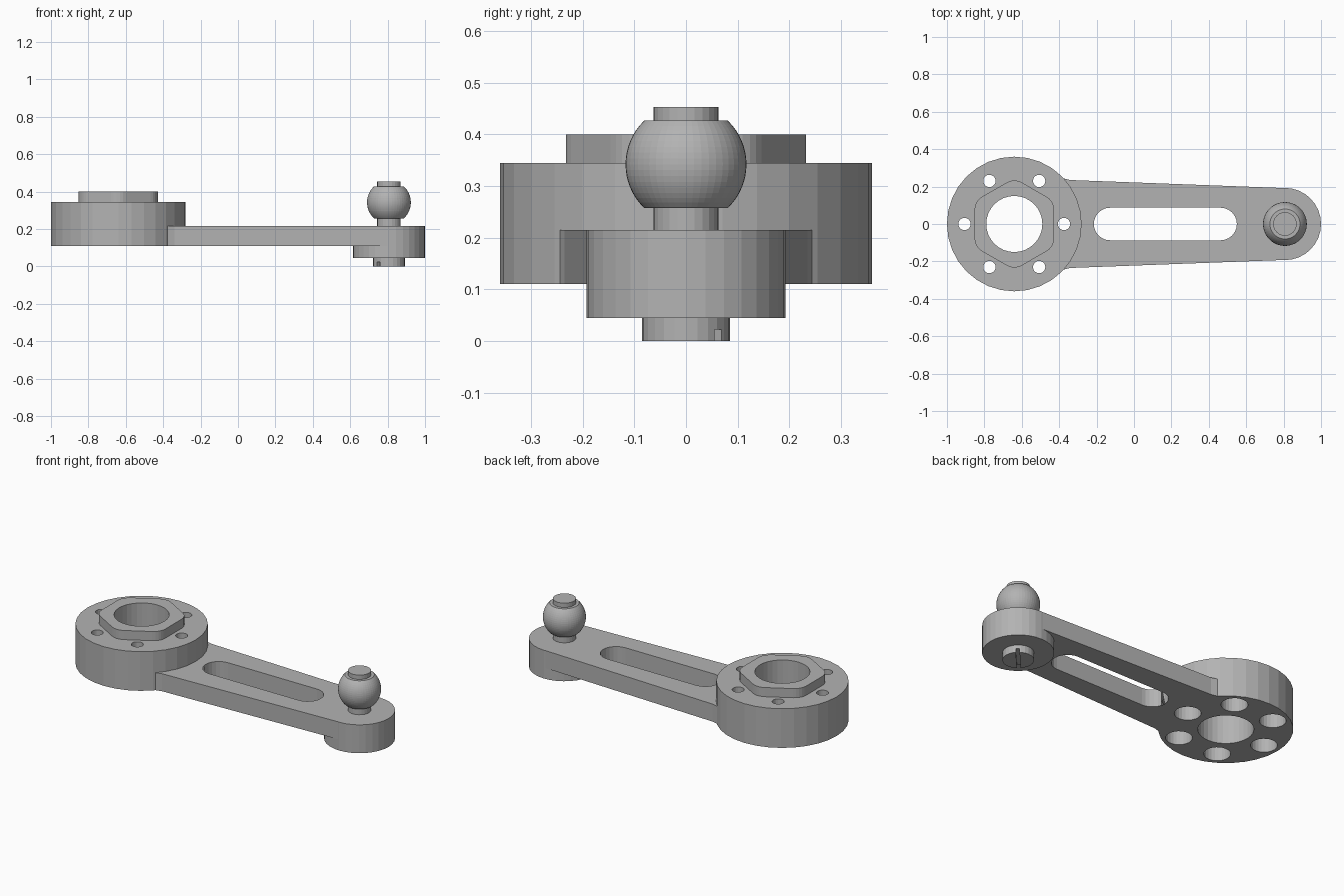
import bpy, bmesh, math
from mathutils import Matrix

if "Cube" in bpy.data.objects:
    bpy.data.objects.remove(bpy.data.objects["Cube"])

HUB_X, END_X = -0.64, 0.807

steel = bpy.data.materials.new("plain grey")
steel.diffuse_color = (0.45, 0.45, 0.45, 1)
steel.use_nodes = True
steel.node_tree.nodes["Principled BSDF"].inputs["Base Color"].default_value = steel.diffuse_color


def prism(name, pts, z0, z1):
    """Extrude a counter-clockwise outline from z0 to z1."""
    bm = bmesh.new()
    low = [bm.verts.new((x, y, z0)) for x, y in pts]
    top = [bm.verts.new((x, y, z1)) for x, y in pts]
    bm.faces.new(low[::-1])
    bm.faces.new(top)
    n = len(pts)
    for i in range(n):
        j = (i + 1) % n
        bm.faces.new((low[i], low[j], top[j], top[i]))
    me = bpy.data.meshes.new(name)
    bm.to_mesh(me)
    bm.free()
    me.materials.append(steel)
    ob = bpy.data.objects.new(name, me)
    bpy.context.collection.objects.link(ob)
    return ob


def arc(cx, cy, r, a0, a1, n):
    return [(cx + r * math.cos(math.radians(a0 + (a1 - a0) * i / n)),
             cy + r * math.sin(math.radians(a0 + (a1 - a0) * i / n))) for i in range(n + 1)]


def cylinder(name, cx, cy, r, z0, z1, n=32):
    return prism(name, arc(cx, cy, r, 0, 360, n)[:-1], z0, z1)


def combine(target, other, op):
    """Apply a boolean and remove the helper."""
    other.hide_render = True
    mod = target.modifiers.new("bool", 'BOOLEAN')
    mod.operation, mod.solver, mod.object = op, 'EXACT', other
    bpy.context.view_layer.objects.active = target
    bpy.ops.object.modifier_apply(modifier=mod.name)
    bpy.data.objects.remove(other)


# Lever body: round hub, tapered arm and end boss
lever = cylinder("lever_arm", HUB_X, 0, 0.36, 0.11, 0.345)
side = [(-0.60, 0.20), (-0.42, 0.27), (-0.38, 0.245), (-0.34, 0.235), (END_X, 0.192)]
outline = [(x, -y) for x, y in side] + side[::-1]
combine(lever, prism("arm", outline, 0.11, 0.215), 'UNION')
combine(lever, cylinder("end_boss", END_X, 0, 0.193, 0.045, 0.215), 'UNION')

# Raised hexagon with rounded corners
hexagon = []
for k in range(6):
    a = 30 + 60 * k
    c = math.radians(a)
    hexagon += arc(HUB_X + 0.153 * math.cos(c), 0.153 * math.sin(c), 0.08, a - 30, a + 30, 5)
combine(lever, prism("hex_boss", hexagon, 0.30, 0.40), 'UNION')

# Bore, long slot and counterbored bolt holes
combine(lever, cylinder("bore", HUB_X, 0, 0.15, 0, 0.5), 'DIFFERENCE')
slot = arc(0.463, 0, 0.087, -90, 90, 12) + arc(-0.128, 0, 0.087, 90, 270, 12)
combine(lever, prism("slot", slot, 0, 0.5), 'DIFFERENCE')
for k in range(6):
    a = math.radians(60 * k)
    x, y = HUB_X + 0.266 * math.cos(a), 0.266 * math.sin(a)
    combine(lever, cylinder("bolt_hole", x, y, 0.033, 0, 0.5, 20), 'DIFFERENCE')
    combine(lever, cylinder("counterbore", x, y, 0.072, 0, 0.27, 24), 'DIFFERENCE')

# Stud head under the boss, with a driver slot
head = cylinder("stud_head", END_X, 0, 0.085, 0, 0.045, 24)
cut = prism("driver_slot", [(-0.2, -0.01), (0.2, -0.01), (0.2, 0.01), (-0.2, 0.01)], -0.1, 0.022)
cut.data.transform(Matrix.Translation((END_X, 0, 0)) @ Matrix.Rotation(math.radians(48), 4, 'Z'))
combine(head, cut, 'DIFFERENCE')

# Stud neck and top
cylinder("stud_neck", END_X, 0, 0.063, 0.215, 0.258, 24)
cylinder("stud_top", END_X, 0, 0.063, 0.427, 0.453, 24)

# Ball, flattened at both poles
bm = bmesh.new()
bmesh.ops.create_uvsphere(bm, u_segments=48, v_segments=32, radius=0.117)
for s in (1, -1):
    geom = bm.verts[:] + bm.edges[:] + bm.faces[:]
    res = bmesh.ops.bisect_plane(bm, geom=geom, plane_co=(0, 0, 0.085 * s),
                                 plane_no=(0, 0, s), clear_outer=True)
    rim = [e for e in res["geom_cut"] if isinstance(e, bmesh.types.BMEdge)]
    bmesh.ops.contextual_create(bm, geom=rim)
bmesh.ops.recalc_face_normals(bm, faces=bm.faces[:])
bm.transform(Matrix.Translation((END_X, 0, 0.342)))
me = bpy.data.meshes.new("ball")
bm.to_mesh(me)
bm.free()
me.materials.append(steel)
bpy.context.collection.objects.link(bpy.data.objects.new("ball", me))
